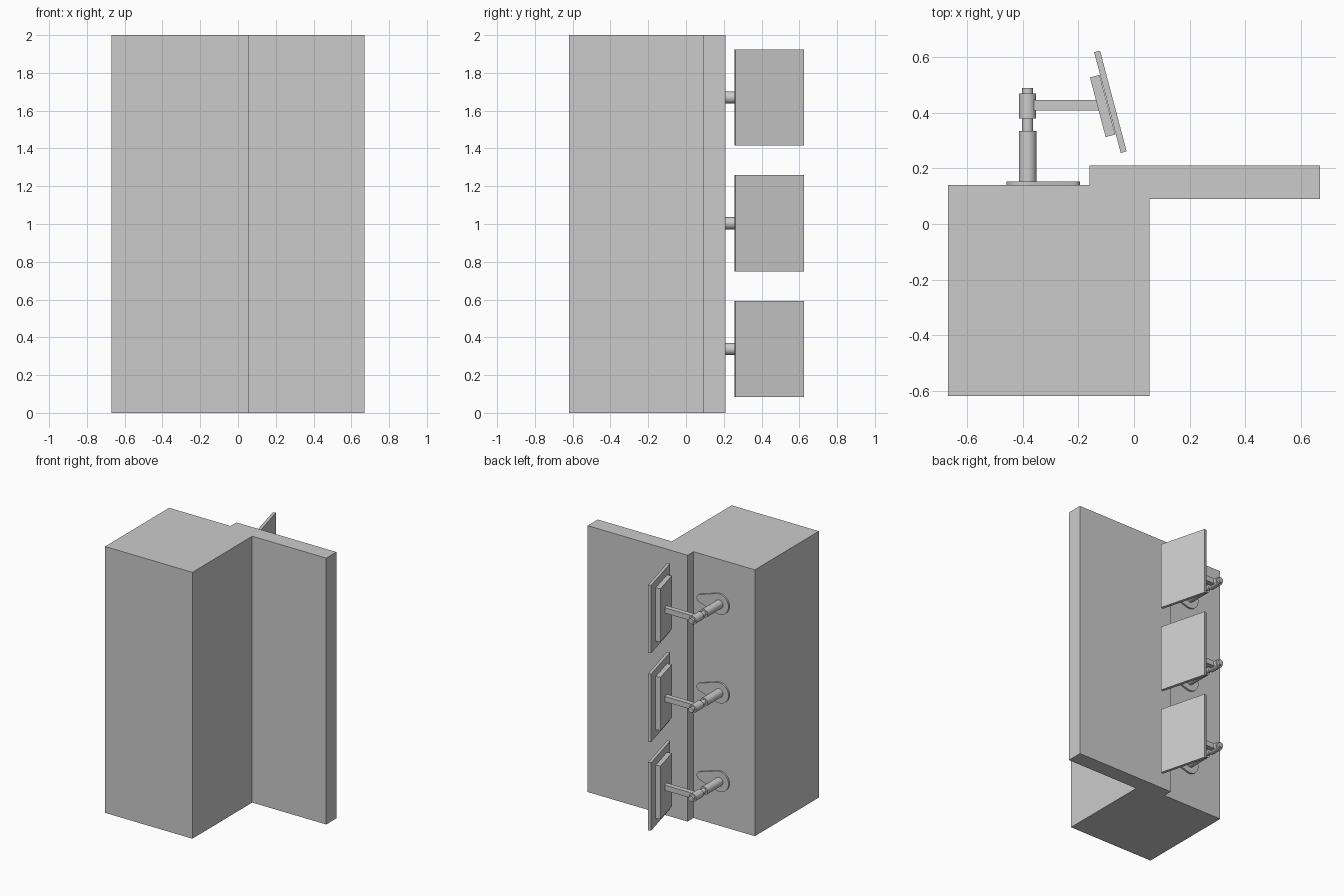
import bpy, math
from mathutils import Vector, Matrix

if "Cube" in bpy.data.objects:
    bpy.data.objects.remove(bpy.data.objects["Cube"])


def prism(name, pts, depth, matrix=Matrix()):
    """Extrude a 2D outline along local z, then place it."""
    n = len(pts)
    verts = [(x, y, z) for z in (0, depth) for x, y in pts]
    faces = [tuple(reversed(range(n))), tuple(range(n, 2 * n))]
    faces += [(i, (i + 1) % n, n + (i + 1) % n, n + i) for i in range(n)]
    mesh = bpy.data.meshes.new(name)
    mesh.from_pydata([matrix @ Vector(v) for v in verts], [], faces)
    ob = bpy.data.objects.new(name, mesh)
    bpy.context.collection.objects.link(ob)
    return ob


def smooth(ob):
    bpy.ops.object.select_all(action='DESELECT')
    bpy.context.view_layer.objects.active = ob
    ob.select_set(True)
    bpy.ops.object.shade_smooth_by_angle(angle=math.radians(35))


def box(name, size, center, turn=0):
    sx, sy, sz = (s / 2 for s in size)
    place = Matrix.Translation(center) @ Matrix.Rotation(turn, 4, 'Z') @ Matrix.Translation((0, 0, -sz))
    return prism(name, [(-sx, -sy), (sx, -sy), (sx, sy), (-sx, sy)], size[2], place)


def arc(cx, cy, r, a0, a1, n):
    return [(cx + r * math.cos(a0 + (a1 - a0) * i / n),
             cy + r * math.sin(a0 + (a1 - a0) * i / n)) for i in range(n + 1)]


def rod(name, r, y0, y1, z):
    """Cylinder running along y at the pole position."""
    ob = prism(name, arc(0, 0, r, 0, math.tau, 24)[:-1], y1 - y0, wall_frame(y0, z))
    smooth(ob)


def wall_frame(y, z):
    # local x -> x, local y -> -z, local z -> y (outwards from the wall)
    return Matrix.Translation((POLE_X, y, z)) @ Matrix.Rotation(-math.pi / 2, 4, 'X')


POLE_X = -0.383
TILT = math.radians(14.8)

# Pillar with a wall panel running off it
prism("pillar_and_wall", [(-0.67, -0.62), (0.055, -0.62), (0.055, 0.09), (0.67, 0.09),
                          (0.67, 0.21), (-0.16, 0.21), (-0.16, 0.14), (-0.67, 0.14)], 2.0)

# Teardrop wall plate outline: large disc at the pole, small rounded tip
R, r, d = 0.077, 0.03, 0.158
a = math.acos((R - r) / d)
teardrop = arc(0, 0, R, a, math.tau - a, 28) + arc(d, 0, r, -a, a, 12)

for i, z in enumerate((0.338, 1.004, 1.67), 1):
    # Wall mount
    plate = prism(f"wall_plate_{i}", teardrop, 0.015, wall_frame(0.138, z))
    smooth(plate)
    rod(f"pole_sleeve_{i}", 0.032, 0.15, 0.335, z)
    rod(f"pole_core_{i}", 0.02, 0.33, 0.49, z)
    rod(f"pole_collar_{i}", 0.031, 0.38, 0.47, z)
    # Arm to the display
    box(f"arm_{i}", (0.25, 0.037, 0.04), (-0.245, 0.428, z))
    # Display housing and panel, turned about the vertical
    box(f"display_housing_{i}", (0.036, 0.222, 0.40), (-0.113, 0.425, z), TILT)
    box(f"display_panel_{i}", (0.022, 0.375, 0.51), (-0.085, 0.44, z), TILT)
